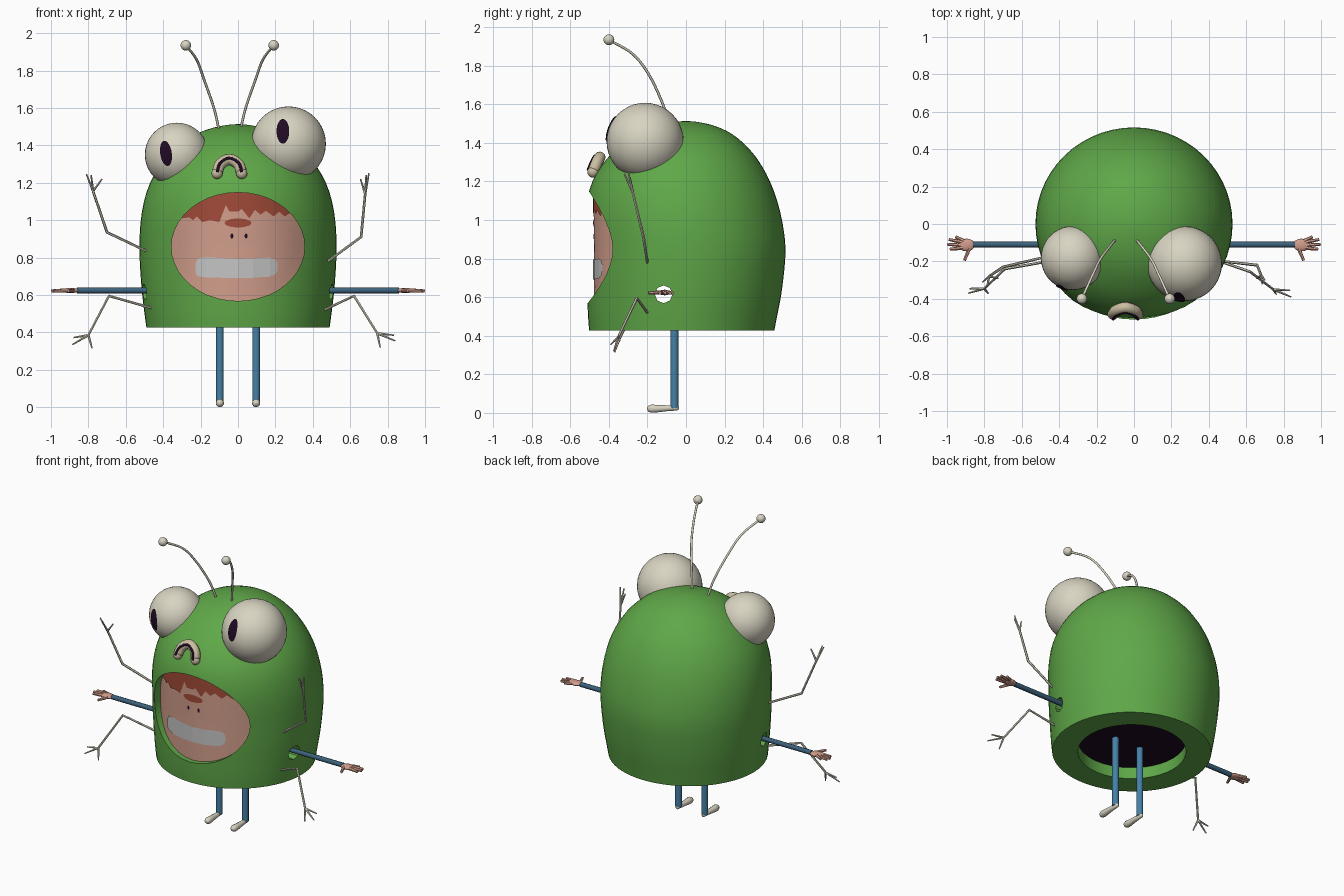
import bpy, bmesh, math
from mathutils import Vector

if "Cube" in bpy.data.objects:
    bpy.data.objects.remove(bpy.data.objects["Cube"])


def mat(name, r, g, b):
    m = bpy.data.materials.new(name)
    m.diffuse_color = (r, g, b, 1)
    m.use_nodes = True
    m.node_tree.nodes["Principled BSDF"].inputs["Base Color"].default_value = m.diffuse_color
    return m


GREEN = mat("leaf green", .115, .39, .065)
CREAM = mat("cream", .69, .66, .54)
TAN = mat("lip tan", .60, .52, .36)
SKIN = mat("skin", .64, .34, .26)
RED = mat("red hair", .36, .07, .04)
WHITE = mat("pale grey", .56, .55, .55)
DARK = mat("near black", .014, .003, .017)
BLUE = mat("denim blue", .06, .22, .38)
NAVY = mat("dark denim", .045, .12, .20)


def activate(ob):
    bpy.ops.object.select_all(action='DESELECT')
    ob.select_set(True)
    bpy.context.view_layer.objects.active = ob


def smooth(ob, angle=40):
    activate(ob)
    bpy.ops.object.shade_smooth_by_angle(angle=math.radians(angle))


def mesh_object(name, verts, faces, material):
    me = bpy.data.meshes.new(name)
    me.from_pydata(verts, [], faces)
    bm = bmesh.new()
    bm.from_mesh(me)
    bmesh.ops.recalc_face_normals(bm, faces=bm.faces)
    bm.to_mesh(me)
    bm.free()
    me.materials.append(material)
    ob = bpy.data.objects.new(name, me)
    bpy.context.collection.objects.link(ob)
    return ob


def loft(name, rings, material):
    """Closed skin over rings of equal length, capped at both ends."""
    n = len(rings[0])
    verts = [p for ring in rings for p in ring]
    faces = [(i*n + j, i*n + (j+1) % n, (i+1)*n + (j+1) % n, (i+1)*n + j)
             for i in range(len(rings)-1) for j in range(n)]
    faces += [tuple(range(n)), tuple(range(len(verts)-n, len(verts)))]
    return mesh_object(name, verts, faces, material)


def tube(name, pts, radii, material, sides=8):
    """Round tube along points, with one radius or one per point."""
    pts = [Vector(p) for p in pts]
    if not isinstance(radii, (list, tuple)):
        radii = [radii] * len(pts)
    rings = []
    u = None
    for i, p in enumerate(pts):
        t = (pts[min(i+1, len(pts)-1)] - pts[max(i-1, 0)]).normalized()
        if u is None:
            u = t.orthogonal()
        u = (u - t * u.dot(t)).normalized()
        w = t.cross(u)
        rings.append([p + radii[i] * (math.cos(a)*u + math.sin(a)*w)
                      for a in (2*math.pi*k/sides for k in range(sides))])
    ob = loft(name, rings, material)
    smooth(ob, 50)
    return ob


def ball(name, loc, scale, material, seg=32):
    bpy.ops.mesh.primitive_uv_sphere_add(segments=seg, ring_count=seg//2, location=loc)
    ob = bpy.context.object
    ob.name = name
    ob.scale = scale
    ob.data.materials.append(material)
    bpy.ops.object.shade_smooth()
    return ob


def spline(pts, steps=5):
    """Catmull-Rom smoothing of a path."""
    p = [Vector(q) for q in pts]
    p = [2*p[0]-p[1]] + p + [2*p[-1]-p[-2]]
    out = []
    for i in range(1, len(p)-2):
        a, b, c, d = p[i-1:i+3]
        for k in range(steps):
            t = k/steps
            out.append(.5*(2*b + (c-a)*t + (2*a-5*b+4*c-d)*t*t + (3*b-a-3*c+d)*t**3))
    return out + [p[-2]]


def ellipse_patch(name, cx, cz, rx, rz, depth, material, tilt=0, n=40, rings=6):
    """Elliptical patch in x/z pushed onto a curved surface y = depth(x, z)."""
    verts = [(cx, depth(cx, cz), cz)]
    for i in range(1, rings+1):
        for j in range(n):
            a = 2*math.pi*j/n
            ex, ez = rx*i/rings*math.cos(a), rz*i/rings*math.sin(a)
            x = cx + ex*math.cos(tilt) - ez*math.sin(tilt)
            z = cz + ex*math.sin(tilt) + ez*math.cos(tilt)
            verts.append((x, depth(x, z), z))
    faces = [(0, 1+j, 1+(j+1) % n) for j in range(n)]
    faces += [(1+i*n+j, 1+(i+1)*n+j, 1+(i+1)*n+(j+1) % n, 1+i*n+(j+1) % n)
              for i in range(rings-1) for j in range(n)]
    ob = mesh_object(name, verts, faces, material)
    if ob.data.polygons[0].normal.y > 0:
        ob.data.flip_normals()
    smooth(ob)
    return ob


# Body shell: height, radius, y shift
profile = [(.427, .49, -.022), (.5, .50, -.018), (.6, .512, -.01), (.72, .522, -.004),
           (.85, .527, 0), (.98, .522, -.01), (1.1, .503, -.02), (1.2, .47, -.025),
           (1.28, .425, -.023), (1.35, .37, -.018), (1.42, .29, -.01), (1.465, .215, -.005),
           (1.495, .13, 0), (1.51, .05, 0), (1.513, .008, 0)]
body = loft("body", [[(r*math.cos(a), yc + .98*r*math.sin(a), z)
                      for a in (2*math.pi*k/56 for k in range(56))]
                     for z, r, yc in spline(profile, 2)], GREEN)

# Cut the face opening, the recess underneath and the arm holes
FZ, FRX, FRZ = .858, .356, .29


def cylinder(name, loc, scale, rot, n, material):
    bpy.ops.mesh.primitive_cylinder_add(vertices=n, radius=1, depth=1, location=loc, rotation=rot)
    ob = bpy.context.object
    ob.name, ob.scale = name, scale
    ob.data.materials.append(material)
    return ob


H = math.pi/2
for cutter in (cylinder("face_cutter", (0, -.5, FZ), (FRX, FRZ, .5), (H, 0, 0), 40, GREEN),
               cylinder("base_cutter", (0, -.02, .41), (.33, .33, .2), (0, 0, 0), 40, GREEN),
               cylinder("arm_hole_cutter", (0, -.116, .615), (.046, .046, 2), (0, H, 0), 8, GREEN)):
    mod = body.modifiers.new("cut", 'BOOLEAN')
    mod.object, mod.operation, mod.solver = cutter, 'DIFFERENCE', 'EXACT'
    activate(body)
    bpy.ops.object.modifier_apply(modifier=mod.name)
    bpy.data.objects.remove(cutter)
smooth(body, 30)
cylinder("inner_ceiling", (0, -.02, .506), (.329, .329, .006), (0, 0, 0), 40, DARK)


# Face set inside the opening
def face_y(x, z, lift=0):
    return -math.sqrt((.478 + lift)**2 - x*x)


ellipse_patch("face", 0, FZ, FRX*1.02, FRZ*1.02, face_y, SKIN)


def lifted(x, z):
    return face_y(x, z, .005)


for name, cx, cz, rx, rz, m in (("nose", 0, .985, .072, .024, RED),
                                ("left_dot_eye", -.033, .915, .008, .013, DARK),
                                ("right_dot_eye", .043, .915, .008, .013, DARK)):
    ellipse_patch(name, cx, cz, rx, rz, lifted, m, n=20, rings=3)


def strip(name, columns, material):
    """Band on the face from (x, low z, high z) columns."""
    verts = [(x, lifted(x, z), z) for x, lo, hi in columns for z in (lo, hi)]
    faces = [(2*i, 2*i+2, 2*i+3, 2*i+1) for i in range(len(columns)-1)]
    mesh_object(name, verts, faces, material)


# Ragged fringe and wide pale beard
fringe = [(-.30, 1.01), (-.26, 1.015), (-.24, 1.0), (-.22, 1.02), (-.19, .99), (-.15, 1.0),
          (-.10, .99), (-.065, 1.08), (-.045, 1.045), (0, 1.045), (.02, 1.06), (.06, 1.01),
          (.09, 1.055), (.12, 1.03), (.15, 1.05), (.19, 1.02), (.22, 1.045), (.25, 1.02),
          (.29, 1.045), (.31, 1.0)]
strip("hair", [(x, z, max(z, FZ + FRZ*1.01*math.sqrt(1-(x/(FRX*1.01))**2))) for x, z in fringe], RED)
strip("beard", [(-.228, .715, .765), (-.215, .70, .795), (-.17, .693, .802), (-.08, .692, .797),
                (0, .692, .793), (.08, .692, .795), (.17, .698, .80), (.2, .712, .79),
                (.212, .735, .77)], WHITE)

# Bulging eyes and pupils
for side, c, r, px, pz, rx, rz, tilt in (
        ("left", (-.327, -.182, 1.35), .171, -.385, 1.357, .031, .068, .15),
        ("right", (.27, -.212, 1.408), .2, .24, 1.475, .034, .066, 0)):
    ball(side + "_eye", c, (r, r, r), CREAM, 40)
    ellipse_patch(side + "_pupil", px, pz, rx, rz,
                  lambda x, z: c[1] - math.sqrt(max(0, (r+.005)**2 - (x-c[0])**2 - (z-c[2])**2)),
                  DARK, tilt, n=28, rings=4)

# Frowning mouth: thick arch with a dark line
arch = [(-.112, -.482, 1.25), (-.095, -.462, 1.298), (-.047, -.447, 1.325),
        (.003, -.462, 1.298), (.02, -.482, 1.25)]
path = spline(arch)
tube("lips", path, [.018] + [.03]*(len(path)-2) + [.018], TAN, 12)
for end in (arch[0], arch[-1]):
    ball("lip_end", end, (.03, .03, .03), TAN, 16)
tube("mouth_line", [p + Vector((0, -.026, .007)) for p in path], .0085, DARK)

# Antennae, mirrored about the head's centre line
for side, s in (("left", -1), ("right", 1)):
    pts = [(.057, -.085, 1.48), (.085, -.12, 1.6), (.137, -.19, 1.75), (.178, -.275, 1.86),
           (.235, -.40, 1.935)]
    pts = [(-.044 + s*x, y, z) for x, y, z in pts]
    tube(side + "_antenna", spline(pts), .007, CREAM)
    ball(side + "_antenna_tip", pts[-1], (.028,)*3, CREAM, 20)

# Thin insect limbs: base, elbow, wrist, then finger tips
limbs = {
    "upper_left": [(-.49, -.18, .835), (-.70, -.23, .935), (-.775, -.28, 1.155),
                   (-.81, -.31, 1.245), (-.785, -.33, 1.24), (-.727, -.29, 1.22)],
    "upper_right": [(.48, -.2, .78), (.658, -.22, .91), (.68, -.275, 1.14),
                    (.70, -.30, 1.25), (.685, -.32, 1.24), (.655, -.29, 1.22)],
    "lower_left": [(-.46, -.2, .53), (-.69, -.24, .595), (-.80, -.345, .385),
                   (-.885, -.37, .335), (-.78, -.37, .315), (-.88, -.345, .372)],
    "lower_right": [(.46, -.2, .52), (.62, -.255, .595), (.745, -.35, .395),
                    (.84, -.39, .355), (.76, -.375, .32), (.835, -.355, .385)]}
for name, p in limbs.items():
    tube(name + "_limb", p[:3], [.007, .008, .007], CREAM, 6)
    for tip in p[3:]:
        tube(name + "_finger", [p[2], tip], [.007, .004], CREAM, 6)

# Human arms, hands, legs and feet
for side, s in (("left", -1), ("right", 1)):
    tube(side + "_arm", [(s*.47, -.11, .624), (s*.86, -.11, .624)], .016, NAVY)
    ball(side + "_palm", (s*.895, -.112, .624), (.045, .034, .014), SKIN, 16)
    for x0, y0, x1, y1 in ((.91, -.09, .955, -.068), (.92, -.097, .99, -.083),
                           (.92, -.115, .998, -.108), (.915, -.128, .985, -.135),
                           (.88, -.13, .907, -.195)):
        tube(side + "_finger", [(s*x0, y0, .625), (s*x1, y1, .622)], [.011, .008], SKIN, 6)
    x = s*.097
    tube(side + "_leg", [(x, -.06, .025), (x, -.06, .508)], .021, BLUE, 10)
    tube(side + "_foot", [(x, -.036, .026), (x, -.045, .026), (x, -.10, .024), (x, -.15, .022),
                          (x, -.18, .022), (x, -.195, .022), (x, -.202, .022)],
         [.006, .014, .016, .020, .022, .016, .004], CREAM, 12)
